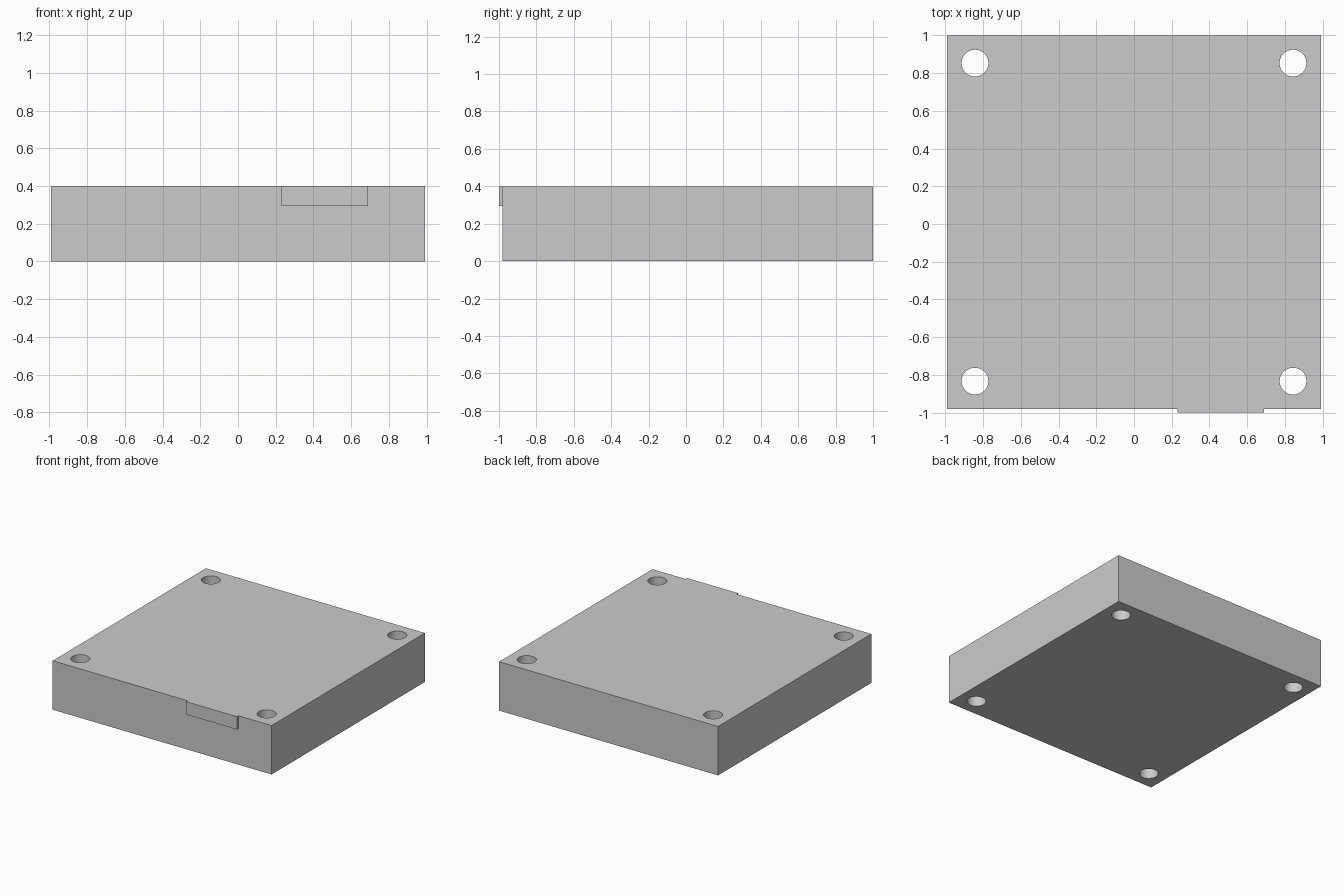
import bpy
from mathutils import Vector

if "Cube" in bpy.data.objects:
    bpy.data.objects.remove(bpy.data.objects["Cube"])


def box(name, low, high):
    """Box between two opposite corners."""
    low, high = Vector(low), Vector(high)
    bpy.ops.mesh.primitive_cube_add(size=1, location=(low + high) / 2)
    obj = bpy.context.object
    obj.name = name
    obj.scale = high - low
    bpy.ops.object.transform_apply(location=False, rotation=False, scale=True)
    return obj


HEIGHT = 0.395
HALF = 0.99          # half the side of the square block
MID_Y = 0.01         # block centre, shifted back by the front tab
HOLE = 0.843         # hole offset from the block centre
HOLE_RADIUS = 0.071
HEIGHT = 0.4

# Square block
block = box("block", (-HALF, MID_Y - HALF, 0), (HALF, MID_Y + HALF, HEIGHT))

# Four corner through holes
for sx in (-1, 1):
    for sy in (-1, 1):
        bpy.ops.mesh.primitive_cylinder_add(
            vertices=48, radius=HOLE_RADIUS, depth=HEIGHT * 2,
            location=(sx * HOLE, MID_Y + sy * HOLE, HEIGHT / 2))
        cutter = bpy.context.object
        cutter.name = "hole_cutter"
        cutter.hide_render = True
        bpy.context.view_layer.objects.active = block
        mod = block.modifiers.new("corner_hole", 'BOOLEAN')
        mod.operation = 'DIFFERENCE'
        mod.solver = 'EXACT'
        mod.object = cutter
        bpy.ops.object.modifier_apply(modifier=mod.name)
        bpy.data.objects.remove(cutter)

# Smooth hole walls, sharp edges
bpy.ops.object.select_all(action='DESELECT')
block.select_set(True)
bpy.context.view_layer.objects.active = block
bpy.ops.object.shade_smooth_by_angle()

# Thin tab on the upper front edge
box("front_tab", (0.23, -1.0, 0.295), (0.69, MID_Y - HALF, HEIGHT))
